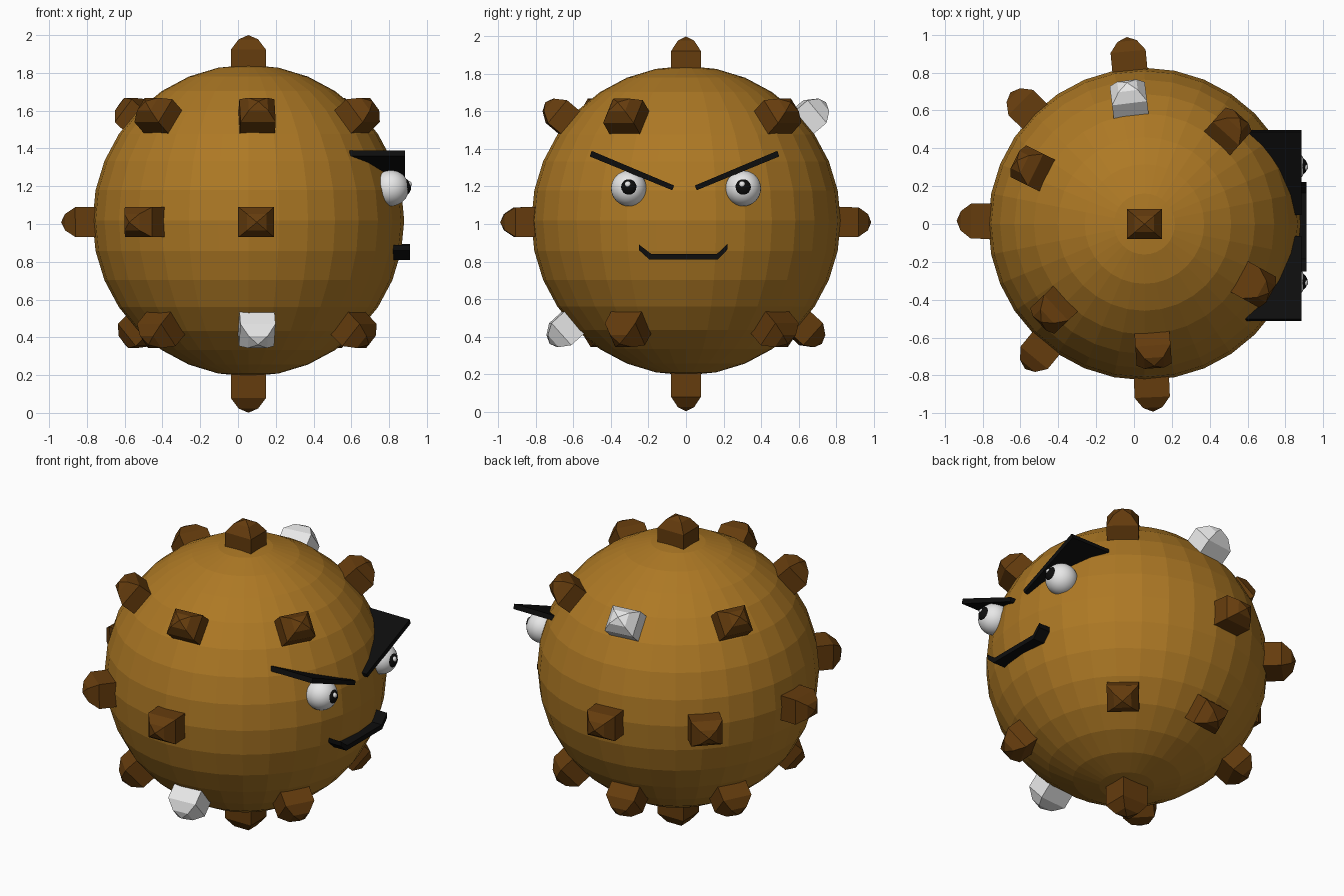
import bpy, bmesh
from math import radians, cos, sin
from mathutils import Vector, Matrix

if "Cube" in bpy.data.objects:
    bpy.data.objects.remove(bpy.data.objects["Cube"])

CENTER = Vector((0.055, 0, 1.018))
RADIUS = 0.825


def material(name, rgb):
    m = bpy.data.materials.new(name)
    m.use_nodes = True
    m.diffuse_color = (*rgb, 1)
    m.node_tree.nodes["Principled BSDF"].inputs["Base Color"].default_value = (*rgb, 1)
    return m


tan = material("golden brown", (0.42, 0.19, 0.018))
brown = material("dark brown", (0.13, 0.045, 0.004))
white = material("white", (0.8, 0.8, 0.8))
black = material("black", (0.004, 0.004, 0.004))


def finish(name, bm, mat):
    bmesh.ops.recalc_face_normals(bm, faces=bm.faces)
    mesh = bpy.data.meshes.new(name)
    bm.to_mesh(mesh)
    bm.free()
    mesh.materials.append(mat)
    ob = bpy.data.objects.new(name, mesh)
    bpy.context.collection.objects.link(ob)
    return ob


def ball(name, center, radius, mat, segments=32, rings=16, smooth=False):
    bm = bmesh.new()
    bmesh.ops.create_uvsphere(bm, u_segments=segments, v_segments=rings, radius=radius)
    bmesh.ops.translate(bm, verts=bm.verts, vec=center)
    for f in bm.faces:
        f.smooth = smooth
    return finish(name, bm, mat)


def slab(name, outline, back, front, mat):
    """Outline in (y, z), extruded along x."""
    bm = bmesh.new()
    face = bm.faces.new([bm.verts.new((back, y, z)) for y, z in outline])
    out = bmesh.ops.extrude_face_region(bm, geom=[face])
    moved = [v for v in out["geom"] if isinstance(v, bmesh.types.BMVert)]
    bmesh.ops.translate(bm, verts=moved, vec=(front - back, 0, 0))
    return finish(name, bm, mat)


def stud(name, azimuth, elevation, mat, extra=0.0):
    """Square peg with a blunt faceted cap, pointing away from the body centre."""
    a, e = radians(azimuth), radians(elevation)
    out = Vector((cos(a) * cos(e), sin(a) * cos(e), sin(e)))
    side = Vector((-sin(a), cos(a), 0))
    up = out.cross(side)
    frame = Matrix((side, up, out)).transposed()
    bm = bmesh.new()
    rings = []
    for scale, dist in ((1, 0.7), (1, 0.905 + extra), (0.55, 0.96 + extra)):
        rings.append([bm.verts.new(CENTER + frame @ Vector(
            (sx * 0.093 * scale, sy * 0.079 * scale, dist)))
            for sx, sy in ((-1, -1), (1, -1), (1, 1), (-1, 1))])
    tip = bm.verts.new(CENTER + out * (0.982 + extra))
    bm.faces.new(rings[0])
    for i in range(4):
        j = (i + 1) % 4
        for low, high in zip(rings, rings[1:]):
            bm.faces.new((low[i], low[j], high[j], high[i]))
        bm.faces.new((rings[2][i], rings[2][j], tip))
    return finish(name, bm, mat)


# Body
ball("body", CENTER, RADIUS, tan)

# Studs: two slanted rings, a middle ring open at the face, and both poles
slanted = (-86, -29, 48, 97, 153.5, 223.5)
for i, az in enumerate(slanted):
    stud(f"upper_stud_{i}", az, 40, white if az == 97 else brown)
    stud(f"lower_stud_{i}", az, -42, white if az == -86 else brown)
for i, az in enumerate((95.4, 135.5, 179, 230.5, 272.6)):
    stud(f"middle_stud_{i}", az, -0.5, brown, 0.01)
stud("top_stud", -90, 90, brown)
stud("bottom_stud", -90, -90, brown, 0.035)

# Eyes and brows
for name, s in (("left", 1), ("right", -1)):
    y = s * 0.305
    ball(name + "_eye", (0.81, y, 1.19), 0.095, white, smooth=True)
    ball(name + "_pupil", (0.867, y, 1.195), 0.05, black, 24, 12, True)
    ball(name + "_glint", (0.902, y - 0.005, 1.21), 0.018, white, 16, 8, True)
    brow = [(0.505, 1.36), (0.495, 1.39), (0.055, 1.205), (0.065, 1.18)]
    slab(name + "_brow", [(s * by - 0.008, bz) for by, bz in brow], 0.59, 0.885, black)

# Mouth
slab("mouth", [(-0.25, 0.89), (-0.25, 0.86), (-0.195, 0.81), (0.17, 0.81),
               (0.222, 0.865), (0.222, 0.895), (0.165, 0.84), (-0.185, 0.84)],
     0.78, 0.91, black)
